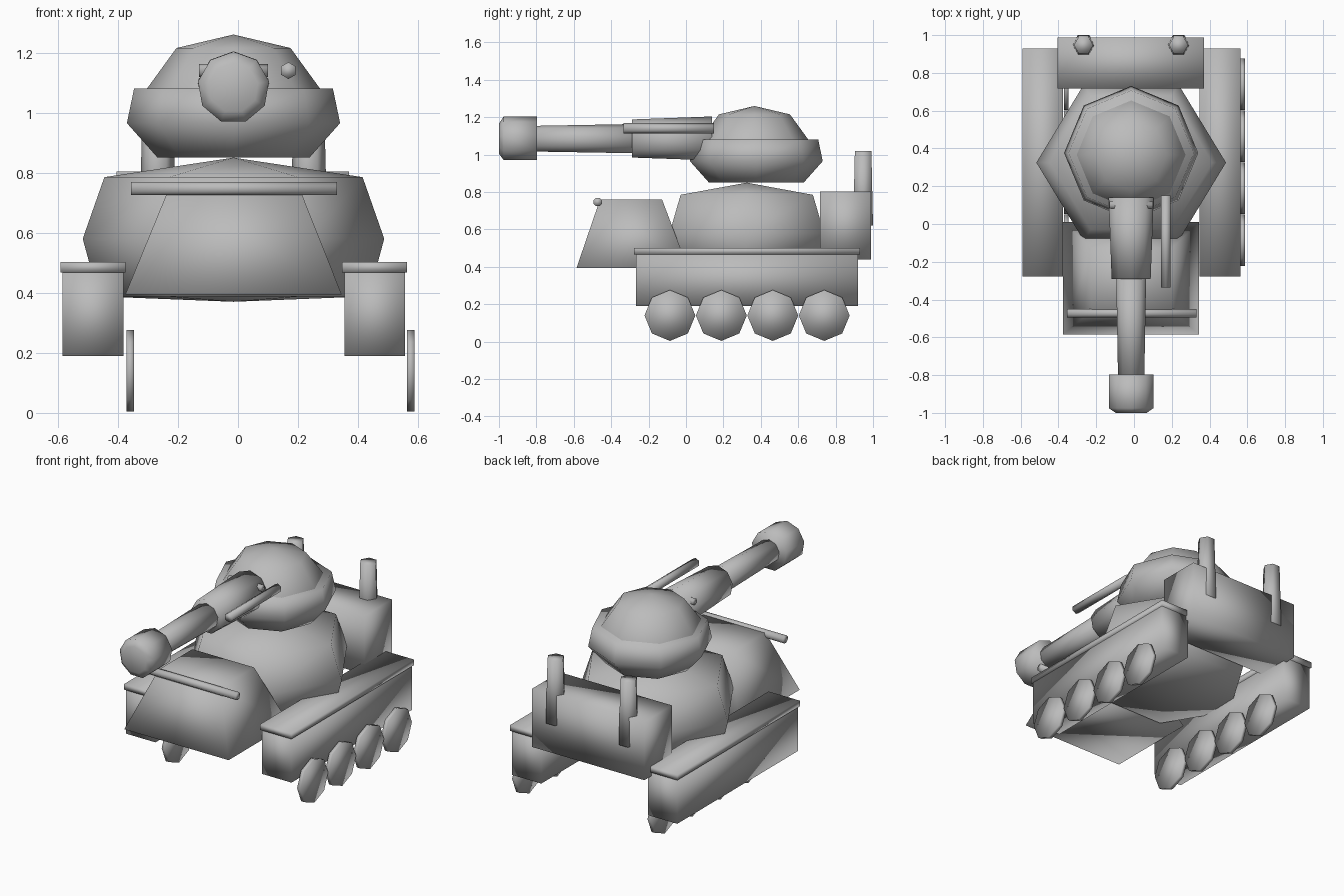
import bpy, bmesh
from math import sin, cos, pi, radians
from mathutils import Matrix, Vector

old = bpy.data.objects.get("Cube")
if old:
    bpy.data.objects.remove(old, do_unlink=True)

grey = bpy.data.materials.new("plain grey")
grey.use_nodes = True
grey.diffuse_color = (0.5, 0.5, 0.5, 1)
grey.node_tree.nodes["Principled BSDF"].inputs["Base Color"].default_value = (0.5, 0.5, 0.5, 1)

# Maps a shape built along z onto another axis, keeping a corner pointing up
AXES = {
    "x": Matrix(((0, 0, 1), (0, 1, 0), (-1, 0, 0))),
    "y": Matrix(((1, 0, 0), (0, 0, 1), (0, -1, 0))),
    "z": Matrix.Identity(3),
}


def finish(bm, name):
    bmesh.ops.recalc_face_normals(bm, faces=bm.faces)
    mesh = bpy.data.meshes.new(name)
    bm.to_mesh(mesh)
    bm.free()
    mesh.materials.append(grey)
    mesh.shade_smooth()
    obj = bpy.data.objects.new(name, mesh)
    bpy.context.scene.collection.objects.link(obj)
    return obj


def lathe(name, centre, profile, sides, axis="z", start=0, squash=1):
    """Stack polygon rings of (radius, position); radius 0 makes a point."""
    bm = bmesh.new()
    rings = []
    for radius, pos in profile:
        count = sides if radius else 1
        ring = []
        for i in range(count):
            a = radians(start) + 2 * pi * i / sides
            p = Vector((radius * cos(a), radius * sin(a) * squash, pos))
            ring.append(bm.verts.new(AXES[axis] @ p + Vector(centre)))
        rings.append(ring)
    for low, high in zip(rings, rings[1:]):
        for i in range(sides):
            j = (i + 1) % sides
            corners = [low[i % len(low)], low[j % len(low)],
                       high[j % len(high)], high[i % len(high)]]
            bm.faces.new(list(dict.fromkeys(corners)))
    for ring in (rings[0], rings[-1]):
        if len(ring) > 1:
            bm.faces.new(ring)
    return finish(bm, name)


def block(name, xs, ys, zs, top_xs=None, top_ys=None):
    """Box between limits, with an optional different top rectangle."""
    bm = bmesh.new()
    bmesh.ops.create_cube(bm, size=2)
    for v in bm.verts:
        ix, iy, iz = (int(c > 0) for c in v.co)
        px = top_xs if iz and top_xs else xs
        py = top_ys if iz and top_ys else ys
        v.co = (px[ix], py[iy], zs[iz])
    return finish(bm, name)


# Running gear
for side, x in (("right", -0.483), ("left", 0.455)):
    block(side + "_track", (x - 0.101, x + 0.101), (-0.267, 0.92), (0.19, 0.47))
    block(side + "_fender", (x - 0.108, x + 0.108), (-0.278, 0.93), (0.467, 0.502))
for side, x in (("right", -0.359), ("left", 0.575)):
    for n in range(4):
        lathe(f"{side}_wheel_{n + 1}", (x, -0.086 + n * 0.275, 0.14),
              [(0.136, -0.012), (0.136, 0.012)], 8, "x")

# Hull, sloped bow and bow bar
lathe("hull", (-0.015, 0.325, 0),
      [(0, 0.37), (0.45, 0.388), (0.502, 0.58), (0.43, 0.785), (0, 0.85)],
      6, squash=0.95)
block("bow", (-0.375, 0.345), (-0.585, 0.01), (0.395, 0.76),
      (-0.225, 0.2), (-0.46, -0.128))
lathe("bow_bar", (-0.013, -0.472, 0.747), [(0.024, -0.343), (0.024, 0.343)], 8, "x", 22.5)

# Engine box and exhausts
block("engine_box", (-0.405, 0.37), (0.717, 0.988), (0.44, 0.803))
for side, x in (("right", -0.267), ("left", 0.236)):
    lathe(side + "_exhaust", (x, 0.947, 0), [(0.061, 0.62), (0.051, 1.02)], 6)

# Turret
lathe("turret_base", (-0.015, 0.376, 0),
      [(0.253, 0.85), (0.355, 0.965), (0.331, 1.08)], 8)
lathe("turret_dome", (-0.015, 0.366, 0),
      [(0.29, 1.07), (0.288, 1.08), (0.19, 1.215), (0, 1.26)], 8)

# Main gun, built along y with a corner at the top
gun = (-0.015, 0, 1.083)
lathe("gun_sleeve", gun, [(0.105, -0.29), (0.121, 0.14)], 9, "y", -90)
lathe("gun_barrel", gun, [(0.07, -0.85), (0.081, -0.25)], 9, "y", -90)
lathe("gun_muzzle", gun,
      [(0.083, -1.0), (0.12, -0.975), (0.12, -0.797)], 9, "y", -90)
lathe("gun_pivot", (-0.015, 0.1, 1.14), [(0.022, -0.115), (0.022, 0.115)], 6, "x")

# Side gun
lathe("side_gun", (0.168, 0, 1.14), [(0.028, -0.335), (0.028, 0.15)], 6, "y", 90)
